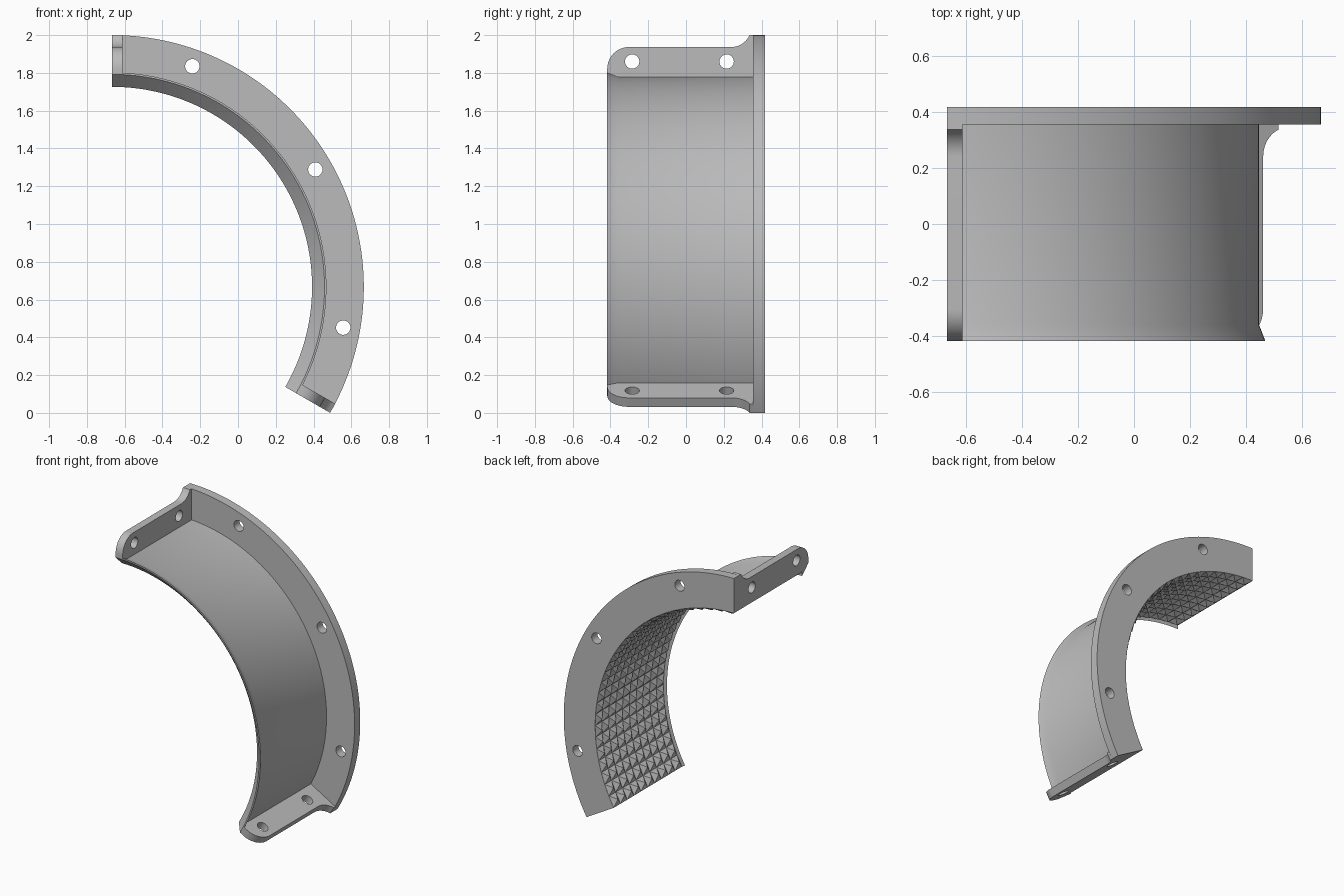
import bpy, bmesh
from math import sin, cos, pi, radians
from mathutils import Vector

cube = bpy.data.objects.get("Cube")
if cube:
    bpy.data.objects.remove(cube)

# Shared dimensions: a third of a ring around an axis along y
CX, CZ = -0.667, 0.667
START, END = radians(-30), radians(90)
TIP, ROOT, WALL, RIM = 1.059, 1.087, 1.113, 1.333
FRONT, BACK, FLANGE, TEETH = -0.417, 0.417, 0.354, -0.347
HOLE = 0.038

grey = bpy.data.materials.new("light grey")
grey.use_nodes = True
grey.diffuse_color = (0.5, 0.5, 0.5, 1)
grey.node_tree.nodes["Principled BSDF"].inputs["Base Color"].default_value = (0.5, 0.5, 0.5, 1)


def at(a, r, y, side=0.0):
    """Point at an angle, radius and depth, shifted along the tangent."""
    return Vector((CX + r * cos(a) - side * sin(a), y, CZ + r * sin(a) + side * cos(a)))


def make(name, bm):
    bmesh.ops.recalc_face_normals(bm, faces=bm.faces)
    mesh = bpy.data.meshes.new(name)
    bm.to_mesh(mesh)
    bm.free()
    mesh.materials.append(grey)
    obj = bpy.data.objects.new(name, mesh)
    bpy.context.collection.objects.link(obj)
    return obj


def select(obj):
    bpy.ops.object.select_all(action='DESELECT')
    obj.select_set(True)
    bpy.context.view_layer.objects.active = obj


def loft(name, rings):
    """Closed solid through matching rings of points."""
    bm = bmesh.new()
    loops = [[bm.verts.new(p) for p in ring] for ring in rings]
    n = len(loops[0])
    for a, b in zip(loops, loops[1:]):
        for i in range(n):
            bm.faces.new((a[i], a[(i + 1) % n], b[(i + 1) % n], b[i]))
    bm.faces.new(loops[0])
    bm.faces.new(loops[-1])
    return make(name, bm)


def drill(obj, centre, direction):
    """Cut a round hole through an object."""
    bpy.ops.mesh.primitive_cylinder_add(vertices=32, radius=HOLE, depth=0.3, location=centre)
    cutter = bpy.context.object
    cutter.rotation_euler = direction.to_track_quat('Z', 'Y').to_euler()
    cutter.hide_render = True
    bpy.context.view_layer.update()
    mod = obj.modifiers.new("hole", 'BOOLEAN')
    mod.operation = 'DIFFERENCE'
    mod.solver = 'EXACT'
    mod.object = cutter
    select(obj)
    bpy.ops.object.modifier_apply(modifier=mod.name)
    bpy.data.objects.remove(cutter)


def smooth(obj):
    select(obj)
    bpy.ops.object.shade_smooth_by_angle(angle=radians(30))


# Curved shell: sleeve with a flared front lip and a wide back flange
profile = [(ROOT, BACK), (RIM, BACK), (RIM, FLANGE), (WALL, FLANGE), (WALL, -0.36),
           (1.135, FRONT), (1.125, FRONT), (TIP, TEETH), (ROOT, TEETH)]
STEPS = 112
angles = [START + (END - START) * i / STEPS for i in range(STEPS + 1)]
shell = loft("flanged_shell", [[at(a, r, y) for r, y in profile] for a in angles])
for deg in (-10, 30, 70):
    drill(shell, at(radians(deg), 1.243, 0.385), Vector((0, 1, 0)))
smooth(shell)

# Grip teeth: rows of pyramids over the inner surface
ROWS, COLS = 28, 10
da, dy = (END - START) / ROWS, (BACK - TEETH) / COLS
bm = bmesh.new()
for i in range(ROWS):
    for j in range(COLS):
        a, y = START + i * da, TEETH + j * dy
        base = [bm.verts.new(at(a + u * da, ROOT, y + v * dy))
                for u, v in ((0, 0), (1, 0), (1, 1), (0, 1))]
        tip = bm.verts.new(at(a + da / 2, TIP, y + dy / 2))
        bm.faces.new(base)
        for k in range(4):
            bm.faces.new((base[k], base[(k + 1) % 4], tip))
make("grip_teeth", bm)


# End tabs: rounded front corner, concave fillet into the flange, two bolt holes
def arc(cy, cr, rad, d0, d1, n=10):
    turn = [radians(d0 + (d1 - d0) * i / n) for i in range(n + 1)]
    return [(cy + rad * cos(t), cr + rad * sin(t)) for t in turn]


TOP = 1.27
outline = [(FRONT, 1.13), (-0.37, 1.1), (FLANGE + 0.003, 1.1), (FLANGE + 0.003, RIM)]
outline += arc(0.24, TOP + 0.105, 0.105, -23.6, -90)
outline += arc(FRONT + 0.115, TOP - 0.115, 0.115, 90, 180)
for name, a, side in (("upper_tab", END, -0.055), ("lower_tab", START, 0.055)):
    tab = loft(name, [[at(a, r, y, s) for y, r in outline] for s in (0, side)])
    for y in (-0.285, 0.215):
        drill(tab, at(a, 1.193, y, side / 2), Vector((-sin(a), 0, cos(a))))
    smooth(tab)
